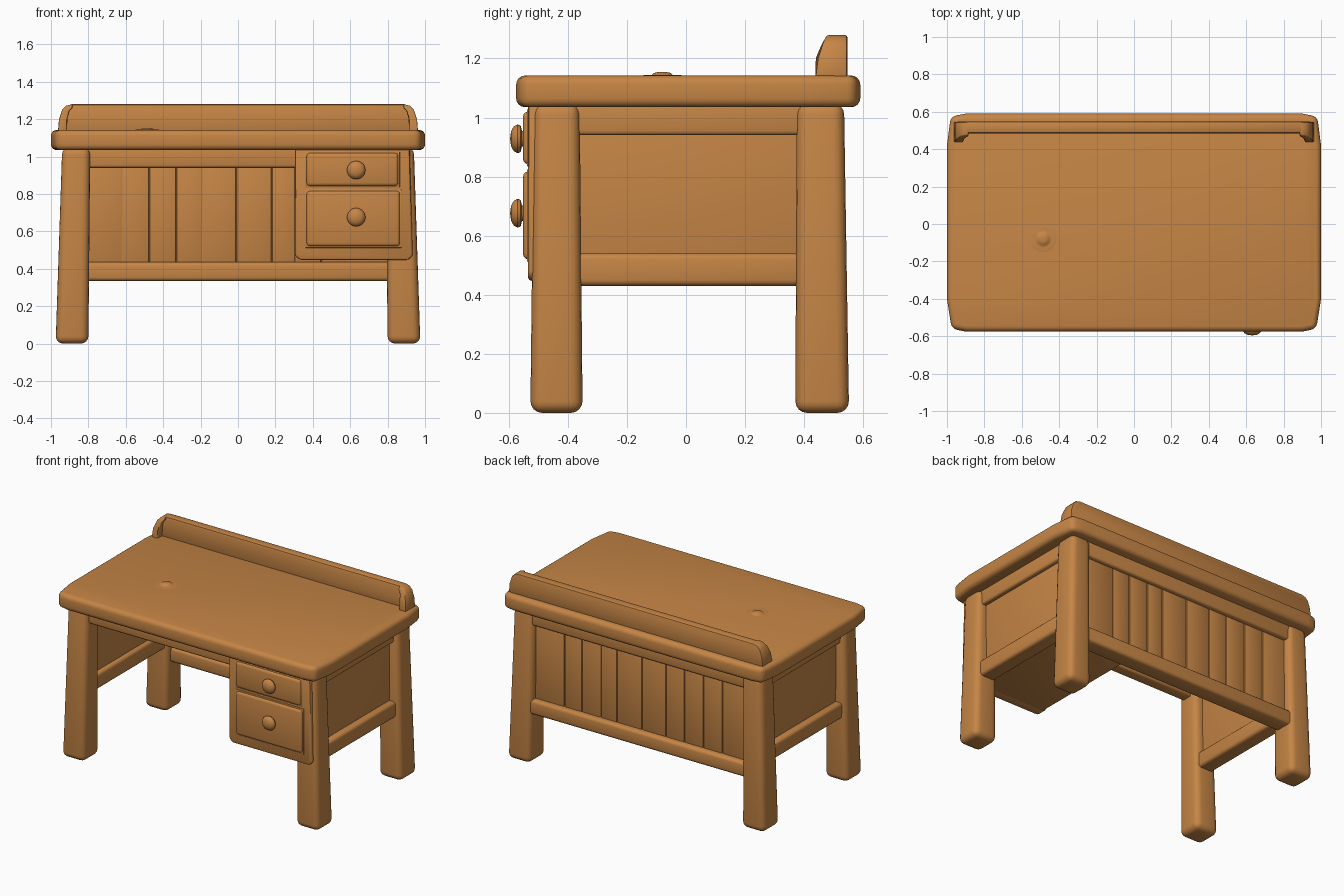
import bpy, bmesh
from mathutils import Matrix, Vector

default = bpy.data.objects.get("Cube")
if default:
    bpy.data.objects.remove(default, do_unlink=True)

WOOD = (0.56, 0.235, 0.06, 1)
wood = bpy.data.materials.new("warm wood")
wood.use_nodes = True
wood.diffuse_color = WOOD
bsdf = wood.node_tree.nodes["Principled BSDF"]
bsdf.inputs["Base Color"].default_value = WOOD
bsdf.inputs["Roughness"].default_value = 0.7


def finish(bm, name, bevel=0.0, segments=3):
    """Round the edges, shade and link the part."""
    bmesh.ops.recalc_face_normals(bm, faces=bm.faces)
    if bevel:
        sharp = [e for e in bm.edges if e.calc_face_angle(0) > 0.6]
        bmesh.ops.bevel(bm, geom=sharp, offset=bevel, segments=segments,
                        profile=0.5, affect='EDGES', clamp_overlap=True)
    mesh = bpy.data.meshes.new(name)
    bm.to_mesh(mesh)
    bm.free()
    mesh.materials.append(wood)
    obj = bpy.data.objects.new(name, mesh)
    bpy.context.collection.objects.link(obj)
    bpy.ops.object.select_all(action='DESELECT')
    obj.select_set(True)
    bpy.context.view_layer.objects.active = obj
    bpy.ops.object.shade_smooth_by_angle(angle=0.7)
    return obj


def box(name, x, y, z, bevel=0.012, segments=3):
    bm = bmesh.new()
    bmesh.ops.create_cube(bm, size=1)
    for v in bm.verts:
        v.co = Vector([r[0] if c < 0 else r[1] for c, r in zip(v.co, (x, y, z))])
    return finish(bm, name, bevel, segments)


def loft(name, bottom, top, z, bevel):
    """Tapered post between two (x0, x1, y0, y1) rectangles."""
    bm = bmesh.new()
    bmesh.ops.create_cube(bm, size=1)
    for v in bm.verts:
        r = bottom if v.co.z < 0 else top
        v.co = Vector((r[0] if v.co.x < 0 else r[1],
                       r[2] if v.co.y < 0 else r[3],
                       z[0] if v.co.z < 0 else z[1]))
    return finish(bm, name, bevel, 4)


def outline(name, points, y0, y1, bevel, lean=0.0):
    """Extrude an (x, z) outline along y; the front may lean back with height."""
    bm = bmesh.new()
    face = bm.faces.new([bm.verts.new((x, y0, z)) for x, z in points])
    ext = bmesh.ops.extrude_face_region(bm, geom=[face])
    back = [g for g in ext["geom"] if isinstance(g, bmesh.types.BMVert)]
    for v in bm.verts:
        if v in back:
            v.co.y = y1
        else:
            v.co.y += lean * max(0, (v.co.z - 1.14) / 0.14) ** 2
    return finish(bm, name, bevel, 2)


def spin(name, profile, origin, axis):
    """Turn a (radius, height) profile about an axis."""
    bm = bmesh.new()
    verts = [bm.verts.new((r, 0, h)) for r, h in profile]
    edges = [bm.edges.new(p) for p in zip(verts, verts[1:])]
    bmesh.ops.spin(bm, geom=verts + edges, cent=(0, 0, 0), axis=(0, 0, 1),
                   angle=6.283185307, steps=28, use_duplicate=False)
    bmesh.ops.remove_doubles(bm, verts=bm.verts, dist=0.0003)
    rot = Vector((0, 0, 1)).rotation_difference(Vector(axis)).to_matrix().to_4x4()
    bmesh.ops.transform(bm, matrix=Matrix.Translation(origin) @ rot, verts=bm.verts)
    return finish(bm, name)


# Thick desk top with slightly bowed edges and rounded corners
bm = bmesh.new()
plan = [(-0.975, -0.56), (-0.9, -0.575), (0.9, -0.575), (0.975, -0.56),
        (1, -0.4), (1, 0.42), (0.98, 0.575), (0.9, 0.59),
        (-0.9, 0.59), (-0.98, 0.575), (-1, 0.42), (-1, -0.4)]
base = bm.faces.new([bm.verts.new((x, y, 1.035)) for x, y in plan])
ext = bmesh.ops.extrude_face_region(bm, geom=[base])
for g in ext["geom"]:
    if isinstance(g, bmesh.types.BMVert):
        g.co.z = 1.142
finish(bm, "desk_top", 0.03, 4)

# Worn knot on the desk top
spin("top_knot", [(0.075, 0), (0.06, 0.003), (0.045, 0.001), (0.036, 0.003),
                  (0.028, 0.010), (0.014, 0.013), (0, 0.013)],
     (-0.485, -0.08, 1.141), (0, 0, 1))

# Tapered legs, side panels and side rails on both sides
for s, side in ((1, "left"), (-1, "right")):
    def span(a, b):
        return sorted((s * a, s * b))
    loft("front_leg_" + side, (*span(0.80, 0.975), -0.527, -0.35),
         (*span(0.79, 0.94), -0.515, -0.36), (0, 1.05), 0.04)
    loft("back_leg_" + side, (*span(0.80, 0.975), 0.37, 0.552),
         (*span(0.79, 0.94), 0.375, 0.535), (0, 1.05), 0.04)
    box("side_panel_" + side, span(0.85, 0.885), (-0.42, 0.44), (0.46, 1.04))
    box("side_lower_rail_" + side, span(0.82, 0.93), (-0.42, 0.44), (0.43, 0.54), 0.02)
    box("side_upper_rail_" + side, span(0.82, 0.915), (-0.42, 0.44), (0.94, 1.05), 0.015)

# Back and front rails
box("back_lower_rail", (-0.86, 0.86), (0.41, 0.53), (0.335, 0.435), 0.02)
box("back_upper_rail", (-0.86, 0.86), (0.41, 0.52), (0.94, 1.05), 0.015)
box("front_upper_rail", (-0.86, 0.4), (-0.48, -0.40), (0.94, 1.05), 0.015)

# Uneven back planks over a thin backing
box("back_backing", (-0.84, 0.84), (0.455, 0.48), (0.4, 1.0), 0)
grooves = [-0.84, -0.62, -0.475, -0.33, -0.19, -0.01, 0.18, 0.30, 0.445, 0.58, 0.84]
for i, (a, b) in enumerate(zip(grooves, grooves[1:])):
    box(f"back_plank_{i + 1}", (a + 0.002, b - 0.002), (0.445, 0.49), (0.4, 1.0), 0.006, 2)

# Drawer cabinet and its face frame
box("drawer_cabinet", (0.325, 0.85), (-0.50, 0.38), (0.45, 1.05), 0.015)
outline("drawer_frame", [(0.305, 1.045), (0.305, 0.47), (0.33, 0.447), (0.91, 0.447),
                         (0.934, 0.47), (0.918, 1.045)], -0.535, -0.47, 0.012)

# Raised drawer fronts with round knobs
knob = [(0.026, 0), (0.026, 0.012), (0.045, 0.017), (0.049, 0.027),
        (0.042, 0.040), (0.026, 0.049), (0, 0.053)]
for name, x1, z0, z1, kz in (("upper", 0.857, 0.842, 1.02, 0.928),
                             ("lower", 0.866, 0.52, 0.817, 0.676)):
    # dark-edged lip around the front, then the front itself
    box(name + "_drawer_lip", (0.357, x1 + 0.008), (-0.539, -0.50), (z0 - 0.008, z1 + 0.008), 0.004, 2)
    box(name + "_drawer_front", (0.366, x1), (-0.552, -0.50), (z0, z1), 0.018)
    spin(name + "_drawer_knob", knob, (0.632, -0.543, kz), (0, -1, 0))

# Raised back ledge with curved end brackets
half = [(0.955, 1.13), (0.95, 1.2), (0.935, 1.25), (0.89, 1.28)]
outline("back_ledge", half + [(-x, z) for x, z in reversed(half)], 0.485, 0.547, 0.010)
bracket = [(0.963, 1.13), (0.957, 1.2), (0.94, 1.25), (0.918, 1.272), (0.885, 1.28),
           (0.885, 1.262), (0.904, 1.24), (0.912, 1.2), (0.915, 1.13)]
for s, side in ((1, "left"), (-1, "right")):
    outline("ledge_bracket_" + side, [(s * x, z) for x, z in bracket],
            0.437, 0.545, 0.006, 0.04)
